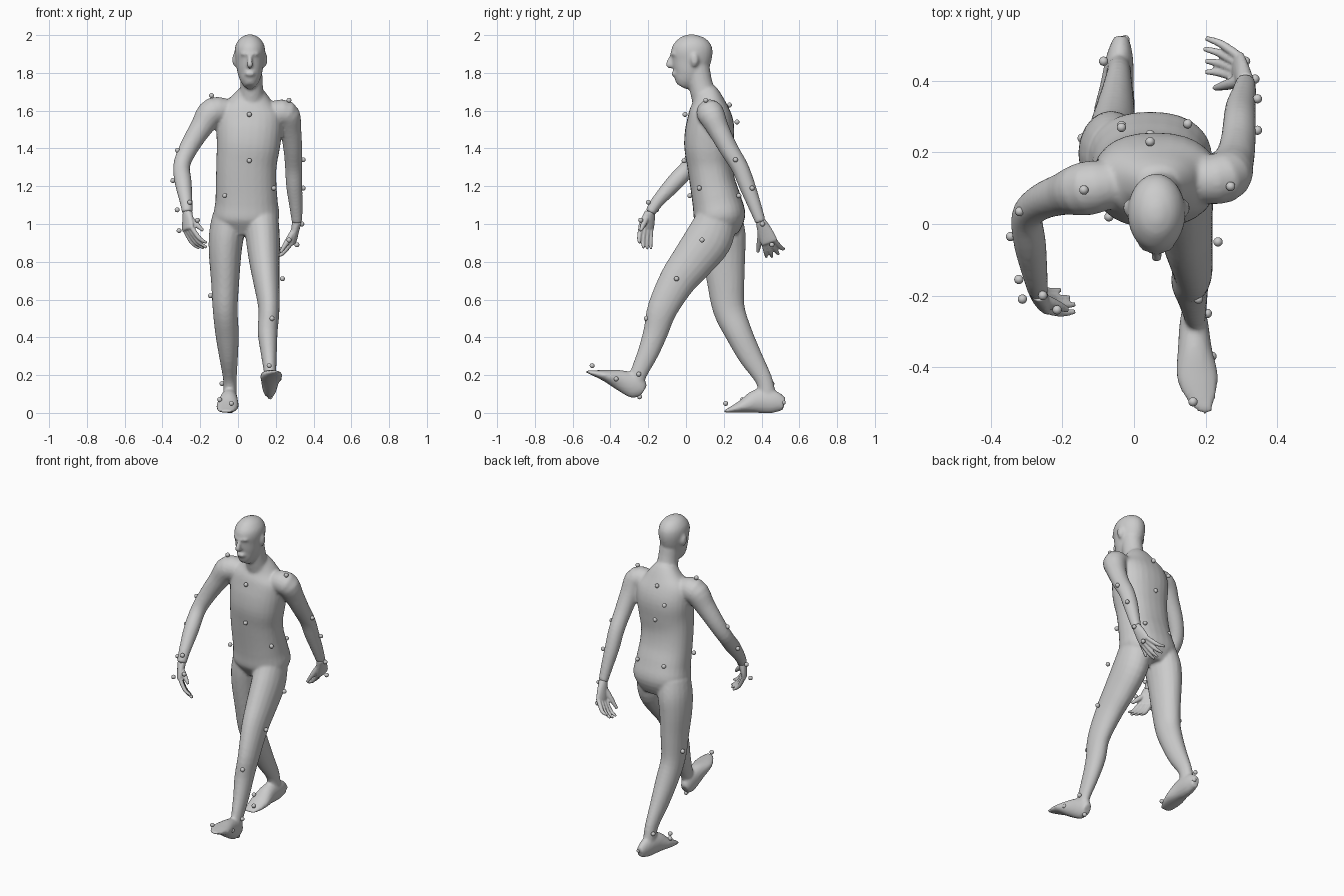
import bpy, bmesh, math
from mathutils import Vector, Matrix


def spline(rows, steps=4):
    """Catmull-Rom interpolation through rows (x, y, z, a, b)."""
    rows = [tuple(r) if len(r) == 5 else tuple(r) + (r[3],) for r in rows]
    out = []
    for i in range(len(rows) - 1):
        p0, p1 = rows[max(i - 1, 0)], rows[i]
        p2, p3 = rows[i + 1], rows[min(i + 2, len(rows) - 1)]
        for s in range(steps):
            t = s / steps
            out.append([0.5 * (2 * b + (c - a) * t + (2 * a - 5 * b + 4 * c - d) * t * t
                               + (3 * b - a - 3 * c + d) * t ** 3)
                        for a, b, c, d in zip(p0, p1, p2, p3)])
    return out + [list(rows[-1])]


def loft(bm, rows, sides=20, power=2.0, up=(1, 0, 0)):
    """Closed tube of elliptical sections; a = radius along 'up', b = across."""
    pts = spline(rows)
    rings = []
    for i, p in enumerate(pts):
        t = (Vector(pts[min(i + 1, len(pts) - 1)][:3]) - Vector(pts[max(i - 1, 0)][:3])).normalized()
        u = Vector(up)
        u = (u - t * u.dot(t)).normalized()
        v = t.cross(u)
        ring = []
        for k in range(sides):
            c, s = math.cos(math.tau * k / sides), math.sin(math.tau * k / sides)
            e = 2 / power
            c, s = math.copysign(abs(c) ** e, c), math.copysign(abs(s) ** e, s)
            ring.append(bm.verts.new(Vector(p[:3]) + u * c * max(p[3], .002) + v * s * max(p[4], .002)))
        rings.append(ring)
    for r, q in zip(rings, rings[1:]):
        for k in range(sides):
            bm.faces.new((r[k], r[(k + 1) % sides], q[(k + 1) % sides], q[k]))
    bm.faces.new(rings[0][::-1])
    bm.faces.new(rings[-1])


def ball(bm, c, r):
    m = Matrix.Translation(c) @ Matrix.Diagonal((*r, 1))
    bmesh.ops.create_uvsphere(bm, u_segments=16, v_segments=10, radius=1, matrix=m)


def finish(bm, name, voxel=None, smooth=0):
    bmesh.ops.recalc_face_normals(bm, faces=bm.faces)
    for f in bm.faces:
        f.smooth = True
    me = bpy.data.meshes.new(name)
    bm.to_mesh(me)
    bm.free()
    ob = bpy.data.objects.new(name, me)
    bpy.context.collection.objects.link(ob)
    if voxel:
        m = ob.modifiers.new("merge", 'REMESH')
        m.mode, m.voxel_size, m.use_smooth_shade = 'VOXEL', voxel, True
        if smooth:
            m = ob.modifiers.new("soften", 'SMOOTH')
            m.factor, m.iterations = 0.5, smooth
    return ob


body = bmesh.new()
# torso
loft(body, [(.045, .185, .945, .12, .09), (.045, .18, 1.03, .172, .135), (.045, .163, 1.12, .165, .13),
            (.043, .14, 1.22, .16, .12), (.045, .125, 1.32, .16, .12), (.055, .12, 1.42, .168, .13),
            (.06, .127, 1.52, .175, .128), (.062, .122, 1.6, .165, .108), (.067, .115, 1.66, .11, .08),
            (.07, .1, 1.71, .065, .06)], 28, 2.3)
# neck
loft(body, [(.07, .11, 1.64, .075, .075), (.072, .08, 1.73, .06, .064), (.068, .06, 1.83, .06, .065)])
# head
hx = .063
loft(body, [(hx, -.025, 1.728, .025, .03), (hx, -.01, 1.755, .047, .06), (hx, .012, 1.80, .065, .085),
            (hx, .027, 1.86, .075, .103), (hx, .031, 1.91, .081, .11), (hx, .031, 1.95, .075, .1),
            (hx, .03, 1.985, .05, .066), (hx, .03, 2.003, .015, .02)], 24)
# nose, brow, mouth
loft(body, [(hx, -.074, 1.895, .009, .008), (hx, -.088, 1.865, .012, .012),
            (hx, -.093, 1.842, .017, .014), (hx, -.078, 1.83, .012, .008)], 12)
ball(body, (hx, -.062, 1.9), (.052, .022, .01))
ball(body, (hx, -.062, 1.795), (.028, .016, .014))
# ears
for s in (-1, 1):
    ball(body, (hx + s * .082, .045, 1.87), (.011, .022, .036))

# arms
loft(body, [(-.03, .115, 1.59, .06), (-.13, .1, 1.595, .076), (-.195, .085, 1.51, .06),
            (-.262, .06, 1.40, .05), (-.298, .02, 1.31, .045), (-.29, -.06, 1.22, .045),
            (-.275, -.15, 1.12, .034), (-.268, -.19, 1.06, .028)], up=(0, 1, .3))
loft(body, [(.16, .12, 1.58, .06), (.25, .13, 1.585, .072), (.277, .172, 1.5, .058),
            (.29, .225, 1.4, .05), (.295, .285, 1.3, .046), (.298, .325, 1.2, .043),
            (.308, .37, 1.08, .034), (.312, .395, 1.01, .028)], up=(0, 1, .3))

# forward leg
loft(body, [(.125, .16, 1.02, .09, .11), (.132, .12, .92, .09, .125), (.14, .035, .805, .081, .113),
            (.15, -.045, .7, .07, .098), (.164, -.125, .55, .056, .08), (.157, -.16, .43, .053, .066),
            (.163, -.2, .32, .043, .056), (.17, -.25, .21, .032, .045), (.17, -.265, .15, .03, .04)])
# trailing leg
loft(body, [(-.045, .185, 1.04, .09, .11), (-.06, .195, .95, .093, .12), (-.068, .2, .85, .087, .115),
            (-.068, .21, .7, .075, .1), (-.068, .227, .55, .066, .085), (-.058, .28, .42, .062, .072),
            (-.05, .34, .3, .05, .062), (-.043, .41, .18, .036, .046), (-.043, .43, .1, .035, .045)])
# feet
loft(body, [(.165, -.225, .115, .025, .035), (.167, -.265, .138, .038, .064), (.17, -.35, .174, .048, .054),
            (.178, -.43, .198, .058, .03), (.195, -.5, .213, .035, .012), (.21, -.528, .219, .012, .005)])
loft(body, [(-.035, .52, .045, .022, .033), (-.04, .465, .058, .038, .06), (-.048, .38, .062, .048, .064),
            (-.056, .3, .035, .059, .035), (-.062, .23, .014, .045, .014), (-.062, .2, .007, .025, .006)])
finish(body, "walking_body", .009, 3)


def hand(name, wrist, knuckles, tips, thumb, across):
    """Flat palm from wrist to the knuckle line, four bent fingers and a thumb."""
    bm = bmesh.new()
    w = Vector(wrist)
    ka, kb = Vector(knuckles[0]), Vector(knuckles[1])
    mid = (ka + kb) / 2
    up = (kb - ka).normalized()
    half = (kb - ka).length / 2 + .012
    loft(bm, [(*w, .027, .025), (*w.lerp(mid, .5), half * .9, .021),
              (*w.lerp(mid, .9), half, .018), (*mid, half * .95, .013)], 16, up=up)
    for i, tip in enumerate(tips):
        k, t = ka.lerp(kb, i / 3), Vector(tip)
        start = k.lerp(w, .12)
        bend = k.lerp(t, .5) + (mid - w).normalized() * .013
        loft(bm, [(*start, .013), (*bend, .0115), (*t, .007)], 10, up=across)
    th = Vector(thumb)
    base = w.lerp(ka, .35)
    loft(bm, [(*base, .018), (*(base.lerp(th, .55)), .015), (*th, .008)], 10, up=across)
    finish(bm, name, .005, 1)


# hands (first knuckle is the index finger side)
hand("forward_hand", (-.267, -.19, 1.065), ((-.245, -.245, .975), (-.285, -.185, .96)),
     [(-.165, -.245, .9), (-.165, -.225, .875), (-.18, -.205, .87), (-.205, -.185, .87)],
     (-.185, -.24, .965), (1, 0, 0))
hand("trailing_hand", (.312, .395, 1.015), ((.285, .41, .895), (.295, .475, .905)),
     [(.2, .425, .825), (.2, .455, .825), (.195, .49, .84), (.2, .52, .868)],
     (.225, .38, .85), (1, 0, 0))

# tracking markers
markers = [
    (-.14, .095, 1.68), (.27, .105, 1.655), (.06, -.005, 1.58), (.06, -.01, 1.335),
    (-.07, .02, 1.15), (.19, .07, 1.19), (-.32, .035, 1.39), (-.345, -.035, 1.23),
    (-.322, -.155, 1.075), (-.255, -.2, 1.115), (-.312, -.21, .965), (-.215, -.24, 1.02),
    (.345, .262, 1.34), (.345, .35, 1.19), (.338, .405, 1.0), (.312, .455, .89),
    (.27, .085, .915), (.235, -.05, .71), (.18, -.21, .5), (.165, -.497, .25),
    (.205, -.25, .205), (.218, -.37, .18), (.17, -.245, .085), (-.145, .24, .62),
    (-.07, .255, .355), (-.085, .455, .155), (-.097, .3, .07), (-.035, .21, .05),
    (-.025, .515, .055), (.045, .23, 1.63), (-.035, .27, 1.54), (.045, .25, 1.42),
    (-.035, .275, 1.15), (.15, .28, 1.15)]
mk = bmesh.new()
for p in markers:
    ball(mk, p, (.013, .013, .013))
finish(mk, "tracking_markers")
